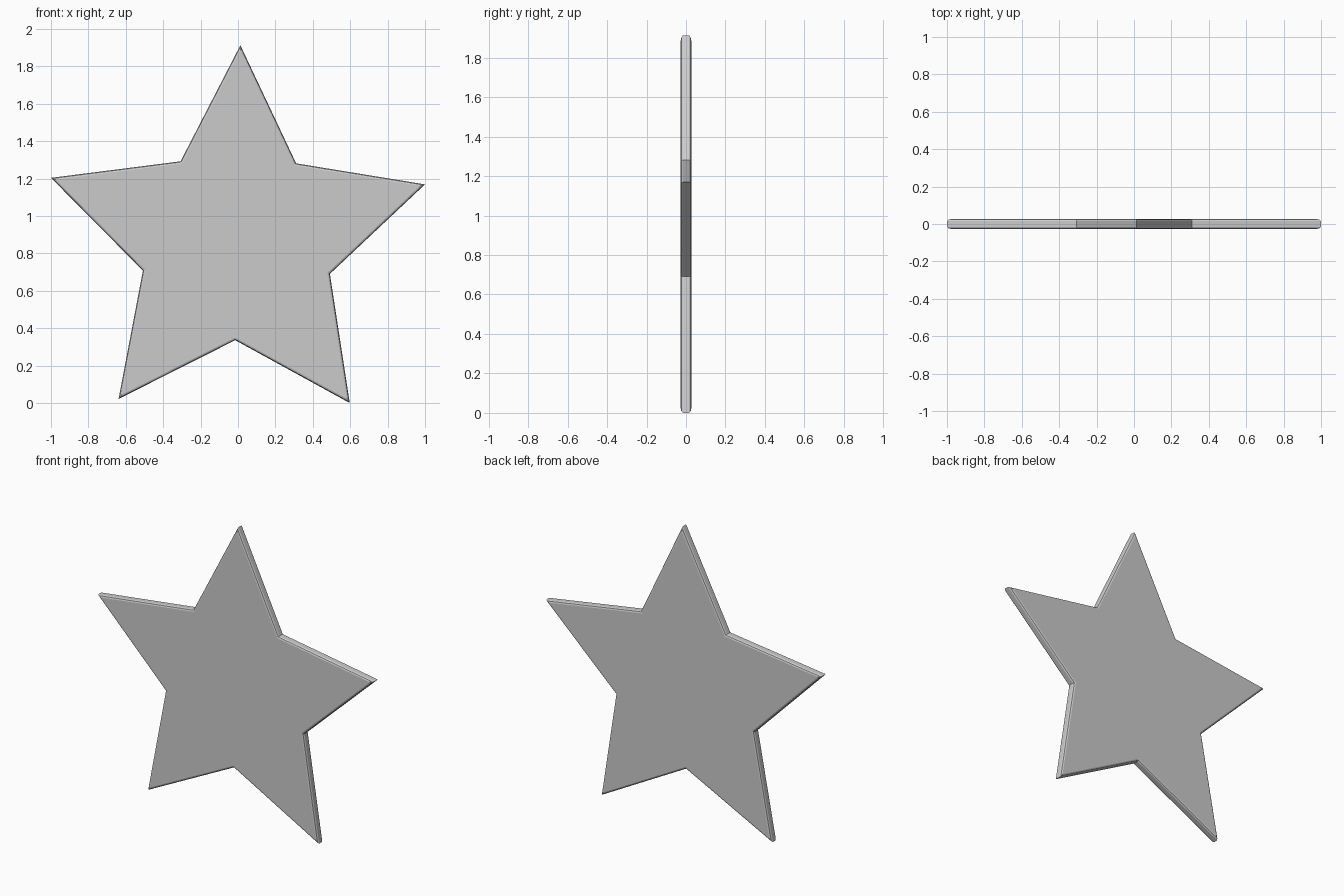
import bpy, bmesh
from math import sin, cos, radians

if "Cube" in bpy.data.objects:
    bpy.data.objects.remove(bpy.data.objects["Cube"])

R, RATIO = 1.0516, 0.5          # tip radius, inner/outer ratio
CX, CZ, TILT = -0.0057, 0.8614, -1.0

# Edge profile from front to back: (y, inset measured at the tip)
half = [(0.027, 0.029), (0.0235, 0.010), (0.015, 0.0)]
profile = [(-y, d) for y, d in half] + [(y, d) for y, d in reversed(half)]


def star_ring(bm, y, inset):
    """One ten-point star outline, scaled so all edges move in evenly."""
    ring = []
    for i in range(10):
        r = (R - inset) * (RATIO if i % 2 else 1.0)
        a = radians(90 + TILT + 36 * i)
        ring.append(bm.verts.new((CX + r * cos(a), y, CZ + r * sin(a))))
    return ring


# Star plate: stacked outlines joined by side faces, capped front and back
bm = bmesh.new()
rings = [star_ring(bm, y, d) for y, d in profile]
for a, b in zip(rings, rings[1:]):
    for i in range(10):
        j = (i + 1) % 10
        bm.faces.new((a[i], a[j], b[j], b[i]))
bm.faces.new(rings[0])
bm.faces.new(rings[-1])
bmesh.ops.recalc_face_normals(bm, faces=bm.faces)

mesh = bpy.data.meshes.new("star_plate")
bm.to_mesh(mesh)
bm.free()
star = bpy.data.objects.new("star_plate", mesh)
bpy.context.collection.objects.link(star)
